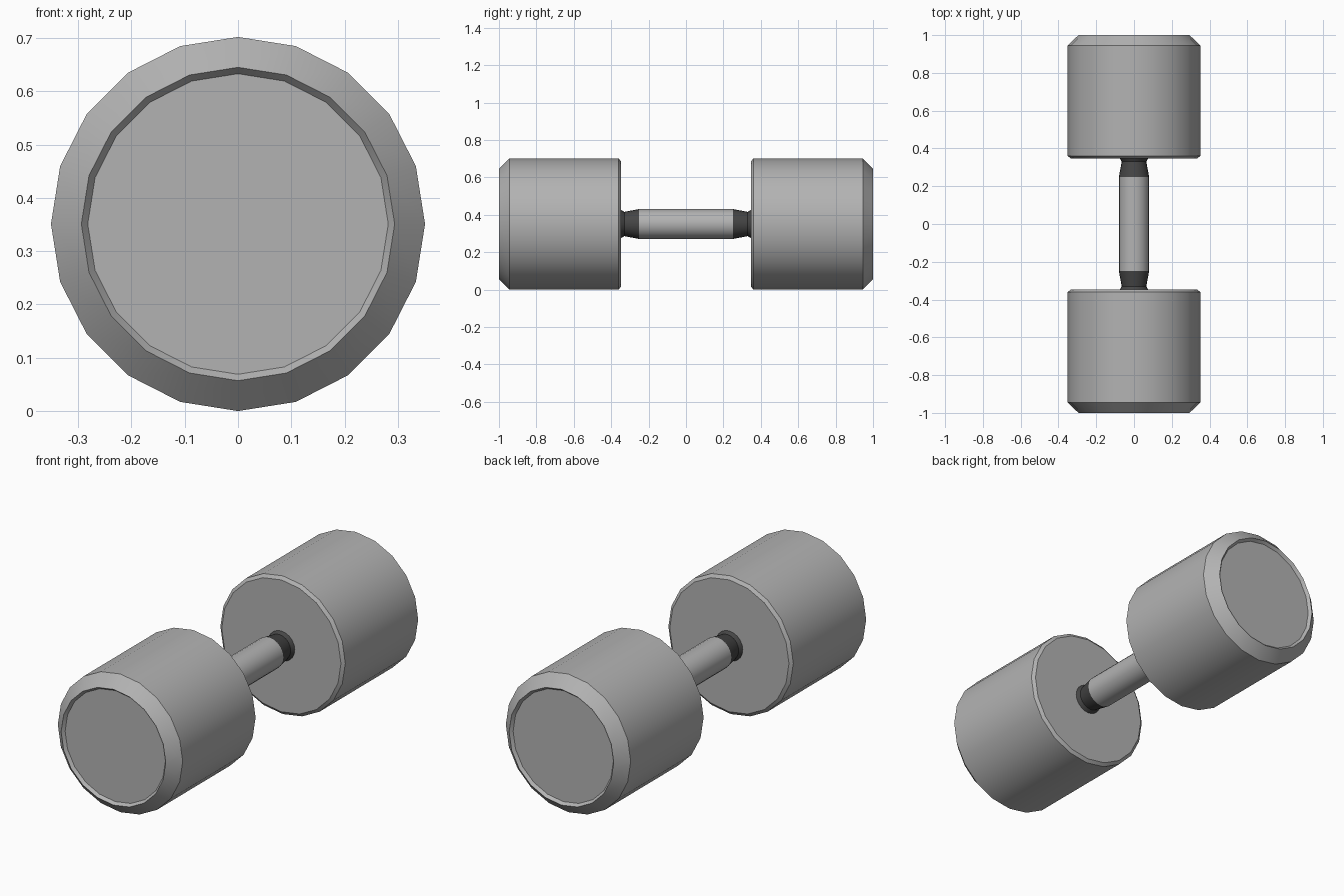
import bpy, bmesh, math

if "Cube" in bpy.data.objects:
    bpy.data.objects.remove(bpy.data.objects["Cube"], do_unlink=True)

SIDES = 20
AXIS_Z = 0.351


def material(name, value):
    m = bpy.data.materials.new(name)
    m.use_nodes = True
    color = (value, value, value, 1)
    m.diffuse_color = color
    m.node_tree.nodes["Principled BSDF"].inputs["Base Color"].default_value = color
    return m


def lathe(name, profile, mat, direction=1, capped=True):
    """Revolve (radius, y) points around the bar axis."""
    bm = bmesh.new()
    rings = []
    for r, y in profile:
        ring = []
        for i in range(SIDES):
            a = math.tau * i / SIDES
            ring.append(bm.verts.new((r * math.cos(a), direction * y, r * math.sin(a))))
        rings.append(ring)
    for a, b in zip(rings, rings[1:]):
        for i in range(SIDES):
            j = (i + 1) % SIDES
            bm.faces.new((a[i], a[j], b[j], b[i]))
    if capped:
        bm.faces.new(rings[0])
        bm.faces.new(rings[-1])
    bmesh.ops.recalc_face_normals(bm, faces=bm.faces)
    mesh = bpy.data.meshes.new(name)
    bm.to_mesh(mesh)
    bm.free()
    mesh.materials.append(mat)
    obj = bpy.data.objects.new(name, mesh)
    obj.location.z = AXIS_Z
    bpy.context.collection.objects.link(obj)
    bpy.ops.object.select_all(action="DESELECT")
    obj.select_set(True)
    bpy.context.view_layer.objects.active = obj
    bpy.ops.object.shade_smooth_by_angle(angle=math.radians(30))
    return obj


steel = material("light grey metal", 0.45)
rubber = material("dark grey collar", 0.06)

# Bar grip
lathe("handle", [(0.08, -0.25), (0.08, 0.25)], steel)

# Chamfered weight with a recessed end face, and the tapered collar inside it
WEIGHT = [(0.335, 0.348), (0.351, 0.36), (0.351, 0.945),
          (0.294, 1.0), (0.282, 0.985)]
COLLAR = [(0.08, 0.25), (0.065, 0.33), (0.078, 0.352)]
for label, d in (("front", -1), ("back", 1)):
    lathe(label + "_weight", WEIGHT, steel, d)
    lathe(label + "_collar", COLLAR, rubber, d)
